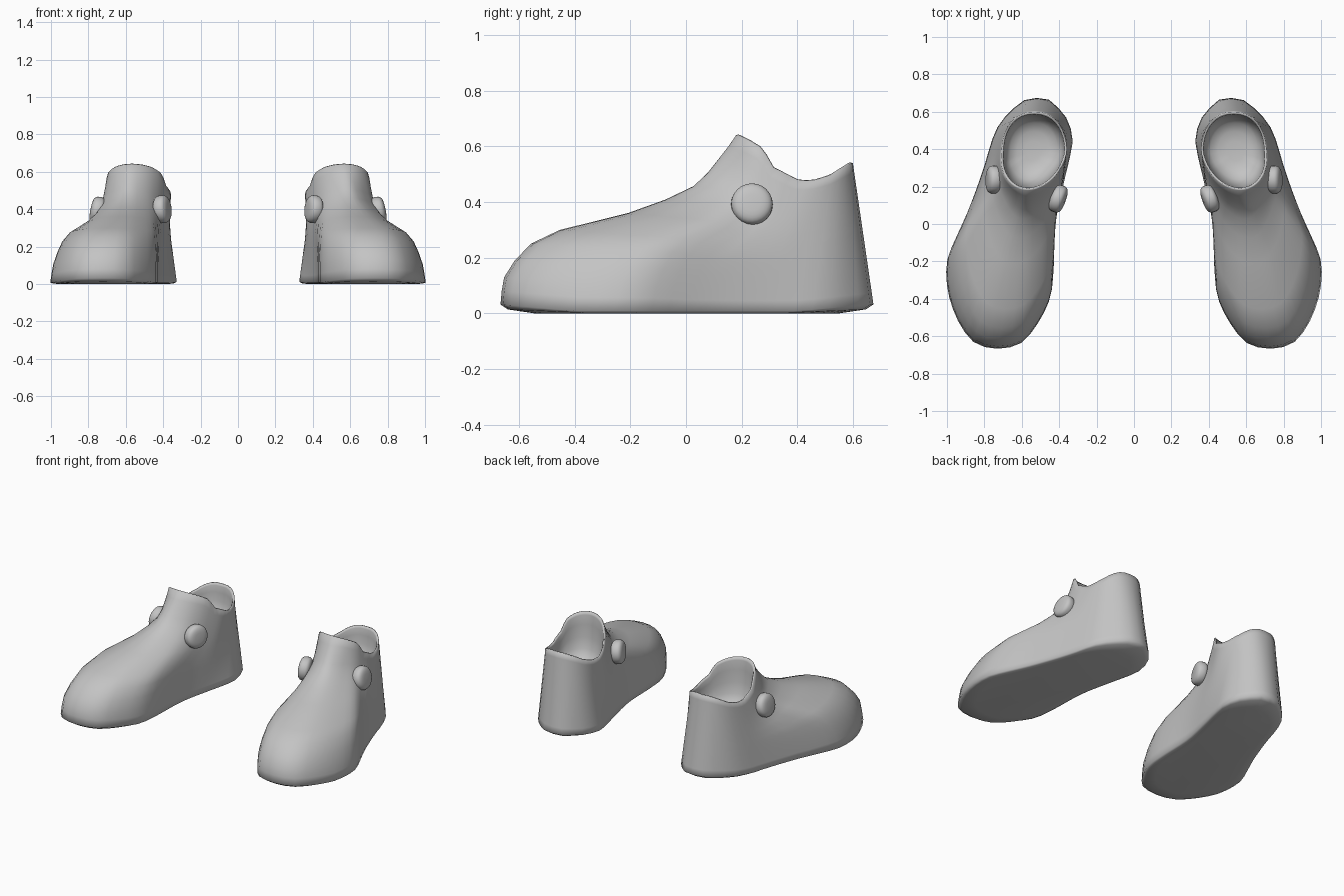
import bpy, bmesh, math
from mathutils import Vector

if "Cube" in bpy.data.objects:
    bpy.data.objects.remove(bpy.data.objects["Cube"])

grey = bpy.data.materials.new("soft grey")
grey.diffuse_color = (0.55, 0.55, 0.55, 1)
grey.use_nodes = True
grey.node_tree.nodes["Principled BSDF"].inputs["Base Color"].default_value = grey.diffuse_color

# Sole outline, toe tip to heel, along the outer and the inner side
OUTER = [(.73, -.667), (.85, -.638), (.94, -.52), (.995, -.36), (1.0, -.2), (.95, -.07),
         (.885, .075), (.81, .28), (.75, .475), (.70, .56), (.64, .622), (.575, .668), (.52, .674)]
INNER = [(.73, -.667), (.61, -.642), (.52, -.54), (.45, -.4), (.43, -.245), (.42, 0),
         (.38, .2), (.342, .36), (.328, .465), (.365, .575), (.415, .63), (.465, .67), (.52, .674)]
# Collar height by y: high tongue, low sides, raised heel
COLLAR = [(.18, .64), (.22, .622), (.275, .59), (.29, .56), (.30, .53), (.35, .505), (.40, .48),
          (.45, .475), (.52, .495), (.595, .54)]
# Vamp profile: height fraction, inward fraction
VAMP = [(0, 0), (.08, .005), (.16, .015), (.26, .06), (.36, .13), (.44, .25), (.54, .54),
        (.62, .70), (.70, .82), (.78, .88), (.85, .92), (.93, .965), (1, 1)]
# Lining bowl: scale of the opening, depth fraction
BOWL = [(.96, -.01), (.93, .06), (.92, .25), (.90, .5), (.84, .72), (.72, .88), (.5, .97), (.25, 1)]
N = 24


def lookup(table, v):
    for (a, p), (b, q) in zip(table, table[1:]):
        if v <= b:
            return p + (q - p) * max(0, (v - a) / (b - a))
    return table[-1][1]


def resample(points, n):
    # Smooth curve through the points, then even steps along it
    pts = [Vector(p) for p in points]
    fine = []
    for i in range(len(pts) - 1):
        p1, p2 = pts[i], pts[i + 1]
        p0 = pts[i - 1] if i else p1 - Vector((.1, 0)) * (1 if p2.x > p1.x else -1)
        p3 = pts[i + 2] if i + 2 < len(pts) else p2 + (p2 - p1)
        for k in range(6):
            t = k / 6
            fine.append(p1 + .5 * t * ((p2 - p0) + t * (2 * p0 - 5 * p1 + 4 * p2 - p3
                                                        + t * (3 * p1 - p0 - 3 * p2 + p3))))
    fine.append(pts[-1])
    dist = [0]
    for p, q in zip(fine, fine[1:]):
        dist.append(dist[-1] + (q - p).length)
    xs = list(zip(dist, [p.x for p in fine]))
    ys = list(zip(dist, [p.y for p in fine]))
    return [(lookup(xs, dist[-1] * i / n), lookup(ys, dist[-1] * i / n)) for i in range(n + 1)]


def finish(name, bm, angle):
    bmesh.ops.recalc_face_normals(bm, faces=bm.faces)
    mesh = bpy.data.meshes.new(name)
    bm.to_mesh(mesh)
    bm.free()
    mesh.materials.append(grey)
    ob = bpy.data.objects.new(name, mesh)
    bpy.context.collection.objects.link(ob)
    bpy.ops.object.select_all(action='DESELECT')
    ob.select_set(True)
    bpy.context.view_layer.objects.active = ob
    bpy.ops.object.shade_smooth_by_angle(angle=math.radians(angle))
    # The second shoe is the mirror image
    ob.modifiers.new("pair", 'MIRROR')


# Matching points around the sole and the collar
sole, collar = [], []
outer, inner = resample(OUTER, N), resample(INNER, N)
steps = [(i, 1) for i in range(N + 1)] + [(i, -1) for i in range(N - 1, 0, -1)]
for i, side in steps:
    sole.append((outer if side > 0 else inner)[i])
    ang = math.pi * (i / N) ** 1.4
    c, s = math.cos(ang), math.sin(ang)
    y = .39 - .21 * c
    x = .533 + side * .175 * max(0, s) ** (.85 if c < 0 else 1) + .035 * max(0, c)
    collar.append((x, y, lookup(COLLAR, y)))


def toe_lift(y):
    return max(0, (abs(y) - .4) / .27)


def wall_ring(b, a_front):
    ring = []
    for (sx, sy), (cx, cy, cz) in zip(sole, collar):
        f = min(1, max(0, (.35 - sy) / .5))
        f = f * f * (3 - 2 * f)
        a = b + (a_front - b) * f
        # The outer flank leans in a little more than the toe
        if sx > .73:
            a += .07 * f * math.sin(math.pi * b) * (1 - max(0, (-sy - .3) / .37))
        low = .008 + .024 * toe_lift(sy)
        ring.append((sx + (cx - sx) * a, sy + (cy - sy) * a, low + (cz - low) * b))
    return ring


# Shoe body: sole, outer wall, collar and lining
rings = [[(.64 + (x - .64) * .8, y * .82, 0) for x, y in sole],
         [(.64 + (x - .64) * .95, y * .96, .002 + .012 * toe_lift(y)) for x, y in sole]]
rings += [wall_ring(b, a) for b, a in VAMP]
rings += [[(.54 + (x - .54) * s, .39 + (y - .39) * s, z + (.31 - z) * d) for x, y, z in collar]
          for s, d in BOWL]
bm = bmesh.new()
loops = [[bm.verts.new(p) for p in ring] for ring in rings]
count = len(sole)
for lo, hi in zip(loops, loops[1:]):
    for i in range(count):
        j = (i + 1) % count
        bm.faces.new((lo[i], lo[j], hi[j], hi[i]))
bm.faces.new(loops[0])
bm.faces.new(loops[-1])
finish("shoe_body", bm, 120)


# Thick round buttons with soft edges at the ankle
def button(name, centre, normal):
    bm = bmesh.new()
    bmesh.ops.create_uvsphere(bm, u_segments=24, v_segments=14, radius=1)
    turn = Vector(normal).to_track_quat('Z', 'Y')
    for v in bm.verts:
        r = math.hypot(v.co.x, v.co.y)
        wide = .075 * r ** -.4 if r > .01 else 0
        flat = math.copysign(abs(v.co.z) ** .7, v.co.z) * .039
        v.co = turn @ Vector((v.co.x * wide, v.co.y * wide, flat)) + Vector(centre)
    finish(name, bm, 60)


button("outer_button", (.75, .237, .392), (1, .03, .2))
button("inner_button", (.405, .135, .40), (-.94, -.34, .1))
